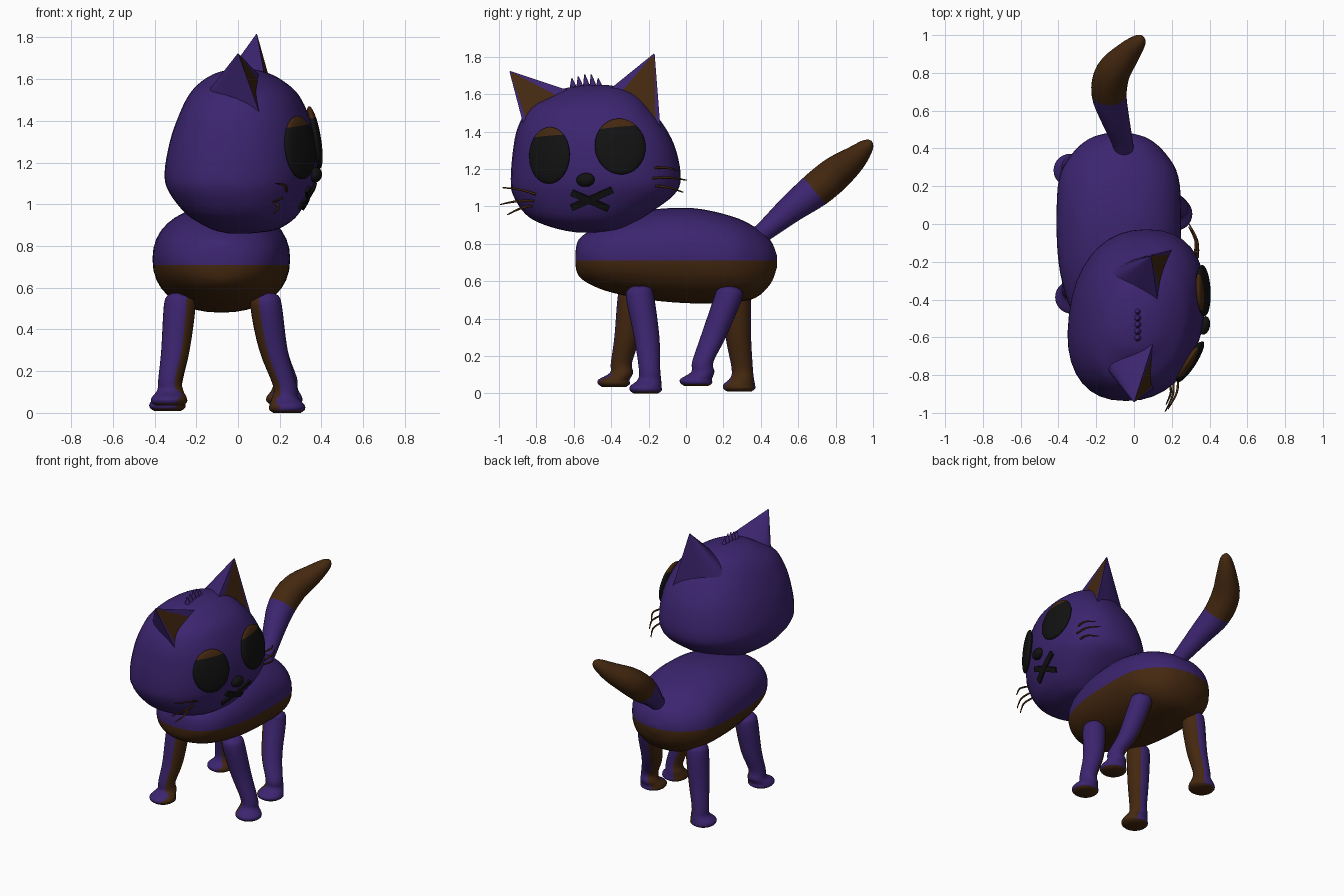
import bpy, bmesh, math
from mathutils import Vector, Matrix
from mathutils.bvhtree import BVHTree

if "Cube" in bpy.data.objects:
    bpy.data.objects.remove(bpy.data.objects["Cube"])


def material(name, rgb):
    m = bpy.data.materials.new(name)
    m.diffuse_color = (*rgb, 1)
    m.use_nodes = True
    m.node_tree.nodes["Principled BSDF"].inputs["Base Color"].default_value = m.diffuse_color
    return m


PURPLE = material("purple fur", (0.045, 0.018, 0.16))
BROWN = material("brown fur", (0.058, 0.021, 0.005))
BLACK = material("black", (0.006, 0.006, 0.006))


def finish(name, bm, mats, rule=None, angle=60):
    """Turn a bmesh into a smooth object; rule(face) gives its material index."""
    bmesh.ops.recalc_face_normals(bm, faces=bm.faces)
    bm.normal_update()
    for f in bm.faces:
        if rule:
            f.material_index = rule(f)
    me = bpy.data.meshes.new(name)
    bm.to_mesh(me)
    bm.free()
    for m in mats:
        me.materials.append(m)
    ob = bpy.data.objects.new(name, me)
    bpy.context.collection.objects.link(ob)
    bpy.ops.object.select_all(action='DESELECT')
    ob.select_set(True)
    bpy.context.view_layer.objects.active = ob
    bpy.ops.object.shade_smooth_by_angle(angle=math.radians(angle))
    return ob


def smooth(rows, n=4):
    """Catmull-Rom through rows of section numbers."""
    out = []
    for i in range(len(rows) - 1):
        a, b, c, d = rows[max(i - 1, 0)], rows[i], rows[i + 1], rows[min(i + 2, len(rows) - 1)]
        for k in range(n):
            t = k / n
            out.append([0.5 * (2*q + (r-p)*t + (2*p-5*q+4*r-s)*t*t + (3*q-p-3*r+s)*t**3)
                        for p, q, r, s in zip(a, b, c, d)])
    return out + [list(rows[-1])]


def loft(rings):
    bm = bmesh.new()
    vs = [[bm.verts.new(p) for p in r] for r in rings]
    n = len(vs[0])
    for a, b in zip(vs, vs[1:]):
        for i in range(n):
            bm.faces.new((a[i], a[(i+1) % n], b[(i+1) % n], b[i]))
    bm.faces.new(vs[0])
    bm.faces.new(vs[-1])
    return bm


def oval(power=2.0, n=36):
    """Unit superellipse points."""
    pts = []
    for i in range(n):
        c, s = math.cos(math.tau*i/n), math.sin(math.tau*i/n)
        pts.append((math.copysign(abs(c)**(2/power), c), math.copysign(abs(s)**(2/power), s)))
    return pts


# Body: purple above, brown belly below a level line
rows = [(-.592, .69, .75, .03), (-.575, .63, .82, .12), (-.513, .583, .87, .21), (-.40, .54, .93, .275),
        (-.2, .50, .98, .32), (.04, .481, .99, .33), (.25, .488, .945, .315), (.37, .51, .888, .25),
        (.45, .583, .82, .16), (.482, .66, .75, .06), (.487, .69, .72, .02)]
bm = loft([[(-.08 + w*u, y, (lo+hi)/2 + v*(hi-lo)/2) for u, v in oval(2.2)]
           for y, lo, hi, w in smooth(rows)])
bmesh.ops.bisect_plane(bm, geom=bm.verts[:] + bm.edges[:] + bm.faces[:],
                       plane_co=(0, 0, .71), plane_no=(0, 0, 1))
finish("body", bm, [PURPLE, BROWN], lambda f: int(f.calc_center_median().z < .71))

# Head: wide cheeks, face turned to +x
rows = [(.86, -.04, .06, -.58, -.46), (.875, -.11, .17, -.67, -.35), (.91, -.18, .24, -.78, -.28),
        (.96, -.25, .29, -.86, -.20), (1.06, -.325, .345, -.925, -.065), (1.15, -.345, .37, -.937, -.028),
        (1.3, -.32, .365, -.925, -.053), (1.42, -.28, .335, -.90, -.11), (1.525, -.23, .285, -.84, -.19),
        (1.59, -.17, .215, -.73, -.25), (1.63, -.10, .14, -.65, -.32), (1.65, -.02, .06, -.53, -.43)]
rings = []
for z, x0, x1, y0, y1 in smooth(rows):
    cx, cy, rx, ry = (x0+x1)/2, (y0+y1)/2, (x1-x0)/2, (y1-y0)/2
    rings.append([(cx + rx*u + .12*ry*v, cy + ry*v, z) for u, v in oval(2.3)])
head = finish("head", loft(rings), [PURPLE])
tree = BVHTree.FromPolygons([v.co for v in head.data.vertices],
                            [tuple(p.vertices) for p in head.data.polygons])


def on_face(y, z, lift=0.0):
    """Point and normal on the face, seen from +x."""
    p, n, _, _ = tree.ray_cast(Vector((2, y, z)), Vector((-1, 0, 0)))
    return p + n*lift, n


def frame(p, n, up):
    y = up.cross(n).normalized()
    z = n.cross(y)
    return Matrix.Translation(p) @ Matrix((n, y, z)).transposed().to_4x4()


# Eyes: flattened ovals with brown lids
UP = Vector((0, -.1, 1))
for side, y, z, ry in (("left", -.352, 1.32, .136), ("right", -.73, 1.272, .128)):
    p, n = on_face(y, z)
    bm = bmesh.new()
    bmesh.ops.create_uvsphere(bm, u_segments=32, v_segments=20, radius=1)
    bmesh.ops.bisect_plane(bm, geom=bm.verts[:] + bm.edges[:] + bm.faces[:],
                           plane_co=(0, 0, .68), plane_no=(0, 0, 1))
    for f in bm.faces:
        f.material_index = int(f.calc_center_median().z > .68)
    bm.transform(frame(p, n, UP) @ Matrix.Diagonal((.03, ry, .152, 1)))
    finish(side + "_eye", bm, [BLACK, BROWN])

# Nose
p, n = on_face(-.535, 1.143, .012)
bm = bmesh.new()
bmesh.ops.create_uvsphere(bm, u_segments=20, v_segments=12, radius=1)
bm.transform(frame(p, n, UP) @ Matrix.Diagonal((.03, .05, .037, 1)))
finish("nose", bm, [BLACK])

# Crossed mouth bars
for i, (y0, z0, y1, z1) in enumerate(((-.61, .995, -.395, 1.09), (-.61, 1.075, -.415, .99))):
    rings = []
    for k in range(7):
        t = k/6
        p, n = on_face(y0+(y1-y0)*t, z0+(z1-z0)*t)
        w = n.cross(Vector((0, y1-y0, z1-z0))).normalized()*.018
        rings.append([p-w-n*.01, p+w-n*.01, p+w+n*.012, p-w+n*.012])
    finish(f"mouth_bar_{i+1}", loft(rings), [BLACK], angle=30)


def tube(rows, n=4, sides=24):
    """Round tube through (x, y, z, radius) rows."""
    rows = smooth(rows, n)
    pts = [Vector(r[:3]) for r in rows]
    rings = []
    for i, p in enumerate(pts):
        t = (pts[min(i+1, len(pts)-1)] - pts[max(i-1, 0)]).normalized()
        a = t.cross(Vector((0, 0, 1))).normalized()
        b = t.cross(a)
        rings.append([p + (a*u + b*v)*max(rows[i][3], .001) for u, v in oval(2, sides)])
    return loft(rings)


# Whiskers: start y, z, tip x, y, z
for i, (y, z, tx, ty, tz) in enumerate((
        (-.80, 1.065, .18, -.98, 1.10), (-.81, 1.03, .165, -.993, 1.01), (-.82, 1.005, .17, -.955, .955),
        (-.17, 1.205, .30, -.035, 1.19), (-.18, 1.15, .29, .003, 1.14), (-.165, 1.11, .29, -.015, 1.075))):
    p, _ = on_face(y, z, .003)
    m = (p + Vector((tx, ty, tz)))/2 + Vector((.02, 0, .008))
    finish(f"whisker_{i+1}", tube([(*p, .006), (*m, .006), (tx, ty, tz, .003)], 4, 8), [BROWN])

# Ears: cones with a flat brown front
for side, apex, outer, inner, back in (
        ("right", (0, -.945, 1.725), (.11, -.865, 1.42), (.11, -.60, 1.61), (-.18, -.71, 1.49)),
        ("left", (.09, -.168, 1.82), (.19, -.14, 1.46), (.13, -.44, 1.6), (-.12, -.27, 1.52))):
    apex, outer, inner, back = map(Vector, (apex, outer, inner, back))
    base = [outer.lerp(inner, t) for t in (0, .08, .3, .55, .8)]
    ctrl = 2*back - (outer+inner)/2
    for k in range(13):
        t = k/13
        base.append(inner*(1-t)**2 + ctrl*2*t*(1-t) + outer*t*t)
    levels = [-.15, 0, .15, .3, .45, .6, .75, .87, .95, .99]
    bm = loft([[apex.lerp(p, (1-t)**.88) for p in base] for t in levels])
    bm.faces.ensure_lookup_table()
    for j in range(len(levels)-2):
        for i in (1, 2, 3):
            bm.faces[j*len(base)+i].material_index = 1
    finish(side + "_ear", bm, [PURPLE, BROWN], angle=45)

# Tuft of fur on the crown
for i, (y, h) in enumerate(((-.605, .04), (-.57, .05), (-.535, .06), (-.50, .06), (-.465, .04))):
    bm = bmesh.new()
    bmesh.ops.create_cone(bm, cap_ends=True, segments=12, radius1=.026, radius2=.003, depth=h+.03)
    bm.transform(Matrix.Translation((.02, y, 1.63 + h/2)) @ Matrix.Rotation(.15, 4, 'X'))
    finish(f"tuft_{i+1}", bm, [PURPLE])

# Tail with brown tip
tail = [(-.05, .36, .82, .05), (-.06, .43, .875, .055), (-.10, .56, .985, .075), (-.132, .69, 1.085, .093),
        (-.112, .80, 1.175, .092), (-.035, .90, 1.255, .068), (.02, .96, 1.315, .043),
        (.036, .982, 1.338, .025), (.042, .992, 1.348, .004)]
bm = tube(tail)
co, no = Vector((-.13, .69, 1.08)), Vector((0, .77, .64))
bmesh.ops.bisect_plane(bm, geom=bm.verts[:] + bm.edges[:] + bm.faces[:], plane_co=co, plane_no=no)
finish("tail", bm, [PURPLE, BROWN], lambda f: int((f.calc_center_median()-co).dot(no) > 0))

# Legs: top, knee, ankle, foot centres and sole height; inner sides and soles brown
for name, top, knee, ankle, foot, z0 in (
        ("front_right_leg", (.135, -.245), (.17, -.21), (.225, -.195), (.235, -.215), 0),
        ("back_right_leg", (.135, .225), (.17, .145), (.225, .09), (.222, .055), .04),
        ("front_left_leg", (-.28, -.29), (-.30, -.315), (-.325, -.345), (-.33, -.385), .035),
        ("back_left_leg", (-.28, .27), (-.30, .28), (-.325, .30), (-.338, .285), .01)):
    rows = [(.575, *top, .03), (.56, *top, .06), (.51, *top, .076), (.3, *knee, .068),
            (z0+.13, *ankle, .057), (z0+.075, *ankle, .062), (z0+.038, *foot, .084),
            (z0+.015, *foot, .085), (z0, *foot, .065)]
    inward = 1 if top[0] < 0 else -1
    bm = loft([[(x + r*u, y + r*v, z) for u, v in oval(2, 28)] for z, x, y, r in smooth(rows)])
    finish(name, bm, [PURPLE, BROWN],
           lambda f: int(f.normal.x*inward > .45 or f.normal.z < -.7))
